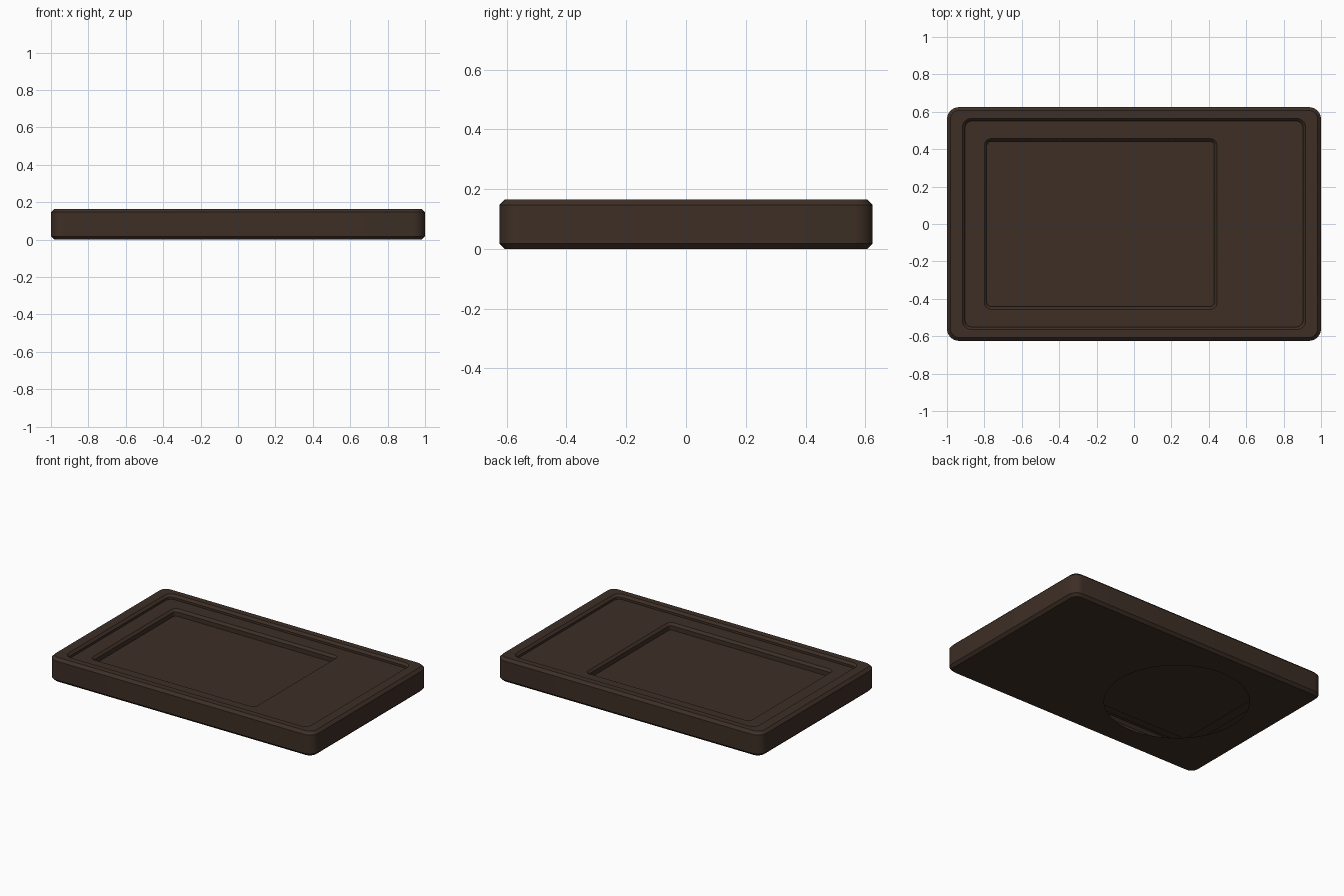
import bpy, bmesh, math

if "Cube" in bpy.data.objects:
    bpy.data.objects.remove(bpy.data.objects["Cube"])

# single dark brown colour
brown = bpy.data.materials.new("dark_brown")
brown.diffuse_color = (0.047, 0.028, 0.019, 1)
brown.use_nodes = True
brown.node_tree.nodes["Principled BSDF"].inputs["Base Color"].default_value = brown.diffuse_color

bm = bmesh.new()


def rounded_ring(x0, x1, y0, y1, r, z, seg=6):
    """Counter-clockwise rounded rectangle of vertices at height z."""
    ring = []
    corners = [(x1 - r, y1 - r), (x0 + r, y1 - r), (x0 + r, y0 + r), (x1 - r, y0 + r)]
    for k, (cx, cy) in enumerate(corners):
        for i in range(seg + 1):
            a = math.pi / 2 * (k + i / seg)
            ring.append(bm.verts.new((cx + r * math.cos(a), cy + r * math.sin(a), z)))
    return ring


def rect(half_x, half_y, r, z, inset=0.0, cx=0.0):
    return rounded_ring(cx - half_x + inset, cx + half_x - inset,
                        -half_y + inset, half_y - inset, r - inset, z)


TOP, FLOOR1, FLOOR2, C = 0.165, 0.135, 0.09, 0.018
rings = [
    # outer body with chamfered bottom and top
    rect(1, 0.625, 0.065, 0, C),
    rect(1, 0.625, 0.065, C),
    rect(1, 0.625, 0.065, TOP - C),
    rect(1, 0.625, 0.065, TOP, C),
    # shallow recess
    rect(0.918, 0.565, 0.05, TOP),
    rect(0.918, 0.565, 0.05, TOP - 0.015, 0.015),
    rect(0.918, 0.565, 0.05, FLOOR1, 0.015),
    # deep offset recess
    rect(0.622, 0.456, 0.035, FLOOR1, 0, -0.178),
    rect(0.622, 0.456, 0.035, FLOOR1 - 0.015, 0.015, -0.178),
    rect(0.622, 0.456, 0.035, FLOOR2, 0.015, -0.178),
]
for a, b in zip(rings, rings[1:]):
    n = len(a)
    for i in range(n):
        j = (i + 1) % n
        bm.faces.new((a[i], a[j], b[j], b[i]))
bm.faces.new(rings[-1])

# underside with a round opening
N = 64
hole = [bm.verts.new((-0.345 + 0.45 * math.cos(2 * math.pi * i / N),
                      0.45 * math.sin(2 * math.pi * i / N), 0)) for i in range(N)]
edges = [bm.edges.new((hole[i], hole[(i + 1) % N])) for i in range(N)]
low = rings[0]
edges += [bm.edges.get((low[i], low[(i + 1) % len(low)])) for i in range(len(low))]
res = bmesh.ops.triangle_fill(bm, edges=edges, use_beauty=True, use_dissolve=False,
                              normal=(0, 0, -1))
for f in res["geom"]:
    if isinstance(f, bmesh.types.BMFace):
        f.normal_update()
        if f.normal.z > 0:
            f.normal_flip()

mesh = bpy.data.meshes.new("tray_body")
bm.to_mesh(mesh)
bm.free()
mesh.materials.append(brown)
tray = bpy.data.objects.new("tray_body", mesh)
bpy.context.collection.objects.link(tray)
bpy.context.view_layer.objects.active = tray
tray.select_set(True)
bpy.ops.object.shade_smooth_by_angle(angle=math.radians(30))
